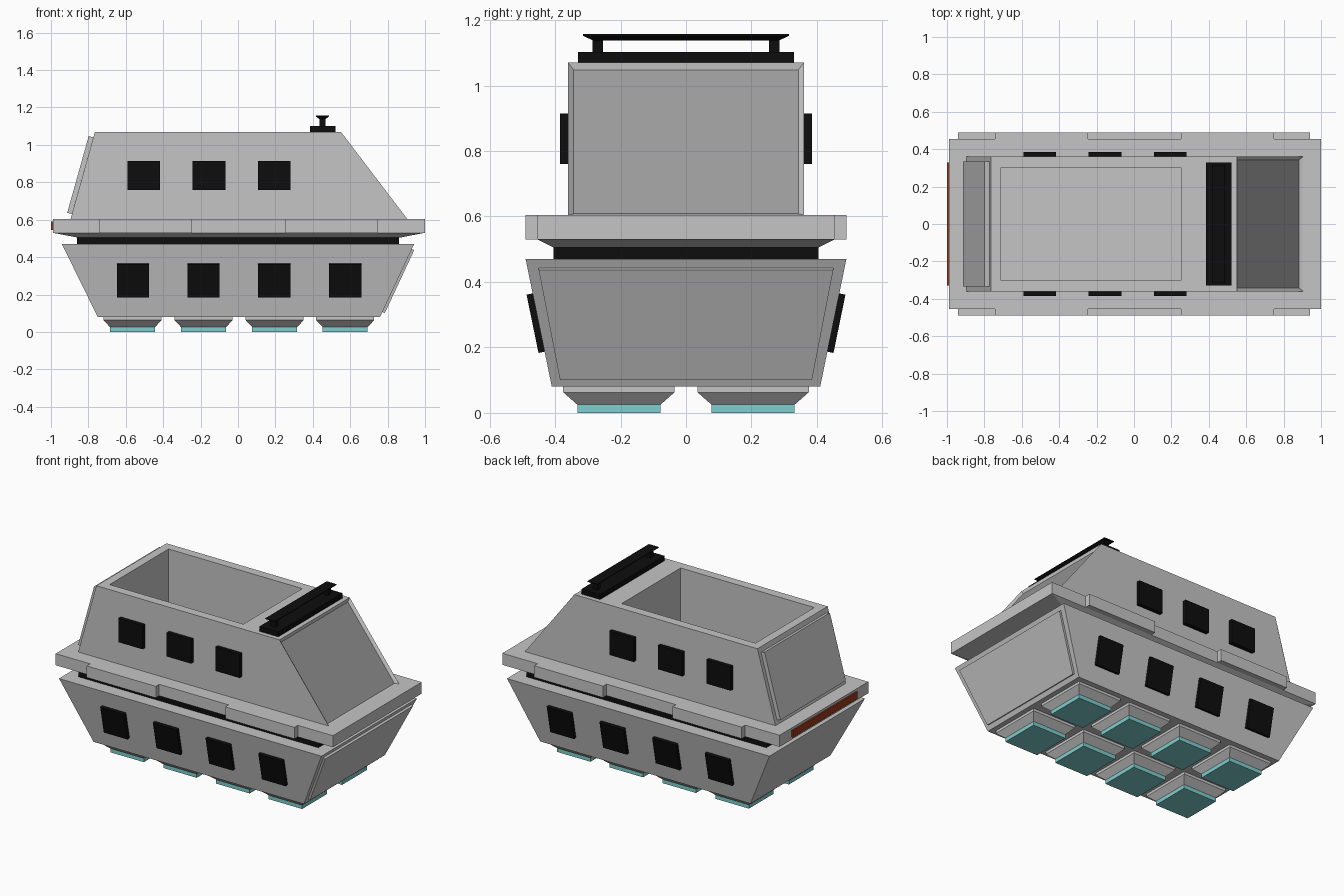
import bpy, bmesh
from mathutils import Vector

if "Cube" in bpy.data.objects:
    bpy.data.objects.remove(bpy.data.objects["Cube"])


def material(name, rgb):
    m = bpy.data.materials.new(name)
    m.diffuse_color = (*rgb, 1)
    m.use_nodes = True
    m.node_tree.nodes["Principled BSDF"].inputs["Base Color"].default_value = m.diffuse_color
    return m


GREY = material("hull grey", (0.56, 0.56, 0.56))
GLASS = material("screen grey", (0.33, 0.33, 0.33))
BLACK = material("black", (0.004, 0.004, 0.004))
TEAL = material("teal", (0.22, 0.62, 0.62))
RED = material("rust red", (0.32, 0.04, 0.01))


def finish(name, bm, *mats):
    bmesh.ops.recalc_face_normals(bm, faces=bm.faces)
    me = bpy.data.meshes.new(name)
    bm.to_mesh(me)
    bm.free()
    for m in mats:
        me.materials.append(m)
    ob = bpy.data.objects.new(name, me)
    bpy.context.collection.objects.link(ob)
    return ob


def skin(rings):
    """Closed skin through four-point rings."""
    bm = bmesh.new()
    vs = [[bm.verts.new(p) for p in r] for r in rings]
    for a, b in zip(vs, vs[1:]):
        for i in range(4):
            j = (i + 1) % 4
            bm.faces.new((a[i], a[j], b[j], b[i]))
    bm.faces.new(vs[0])
    bm.faces.new(vs[-1])
    return bm


def rect(x0, x1, y0, y1, z):
    return [(x0, y0, z), (x1, y0, z), (x1, y1, z), (x0, y1, z)]


def loft(name, rects, mat):
    return finish(name, skin([rect(*r) for r in rects]), mat)


def box(name, x0, x1, y0, y1, z0, z1, mat):
    return loft(name, [(x0, x1, y0, y1, z0), (x0, x1, y0, y1, z1)], mat)


def plate(name, pts, direction, thick, mat):
    """Flat plate standing out from a sloping wall."""
    pts = [Vector(p) for p in pts]
    n = (pts[1] - pts[0]).cross(pts[2] - pts[0]).normalized()
    if n.dot(Vector(direction)) < 0:
        n = -n
    return finish(name, skin([pts, [p + n * thick for p in pts]]), mat)


# Lower hull with its nose panel
loft("lower_hull", [(-0.75, 0.76, -0.41, 0.41, 0.08),
                    (-0.942, 0.942, -0.49, 0.49, 0.47)], GREY)


def hull_x(z):
    return 0.76 + 0.182 * (z - 0.08) / 0.39


def hull_y(z):
    return 0.41 + 0.08 * (z - 0.08) / 0.39


plate("nose_panel", [(hull_x(z), y, z) for y, z in
                     ((-0.385, 0.107), (0.385, 0.107), (0.45, 0.443), (-0.45, 0.443))],
      (1, 0, 0), 0.014, GREY)

# Black waist band and deck with chamfered underside
box("waist_band", -0.86, 0.86, -0.405, 0.405, 0.47, 0.506, BLACK)
loft("deck", [(-0.86, 0.87, -0.405, 0.405, 0.505),
              (-0.99, 1.0, -0.455, 0.455, 0.53),
              (-0.99, 1.0, -0.455, 0.455, 0.605)], GREY)
box("tail_light", -1.0, -0.988, -0.33, 0.33, 0.545, 0.59, RED)

# Cabin with open roof well and recessed windscreen
cabin = skin([rect(*r) for r in ((-0.895, 0.905, -0.36, 0.36, 0.604),
                                 (-0.765, 0.55, -0.36, 0.36, 1.07),
                                 (-0.71, 0.25, -0.302, 0.302, 1.07),
                                 (-0.71, 0.25, -0.302, 0.302, 0.615))])
bmesh.ops.recalc_face_normals(cabin, faces=cabin.faces)
screen = max(cabin.faces, key=lambda f: f.calc_center_median().x)
bmesh.ops.inset_region(cabin, faces=[screen], thickness=0.024, depth=-0.015)
screen.material_index = 1
finish("cabin", cabin, GREY, GLASS)


def cabin_x(z):
    return -0.895 + 0.13 * (z - 0.605) / 0.465


plate("rear_door", [(cabin_x(z), y, z) for y, z in
                    ((-0.335, 0.63), (0.335, 0.63), (0.335, 1.04), (-0.335, 1.04))],
      (-1, 0, 0), 0.026, GREY)

# Both sides: deck edge plates and square vents
for s, side in ((-1, "right"), (1, "left")):
    for x in (-0.495, 0.5):
        y0, y1 = sorted((s * 0.45, s * 0.49))
        box(f"deck_edge_{side}", x - 0.248, x + 0.248, y0, y1, 0.53, 0.605, GREY)
    for x in (-0.503, -0.155, 0.194):
        y0, y1 = sorted((s * 0.355, s * 0.385))
        box(f"cabin_vent_{side}", x - 0.087, x + 0.087, y0, y1, 0.76, 0.915, BLACK)
    for x in (-0.562, -0.184, 0.194, 0.573):
        plate(f"hull_vent_{side}", [(x + dx, s * hull_y(z), z) for dx, z in
              ((-0.086, 0.187), (0.086, 0.187), (0.086, 0.365), (-0.086, 0.365))],
              (0, s, 0), 0.019, BLACK)

# Roof light bar
box("bar_base", 0.385, 0.52, -0.33, 0.33, 1.07, 1.102, BLACK)
for y in (-0.27, 0.27):
    box("bar_post", 0.435, 0.468, y - 0.016, y + 0.016, 1.10, 1.145, BLACK)
loft("bar_top", [(0.435, 0.468, -0.285, 0.285, 1.138),
                 (0.416, 0.487, -0.315, 0.315, 1.152),
                 (0.416, 0.487, -0.315, 0.315, 1.157)], BLACK)

# Hover pads under the hull
for x in (-0.564, -0.184, 0.196, 0.573):
    for y in (-0.205, 0.205):
        def pad(hx, hy, z):
            return (x - hx, x + hx, y - hy, y + hy, z)
        loft("pad_housing", [pad(0.12, 0.127, 0.025), pad(0.155, 0.17, 0.063),
                             pad(0.155, 0.17, 0.082)], GREY)
        loft("pad_glow", [pad(0.12, 0.127, 0), pad(0.12, 0.127, 0.025)], TEAL)
